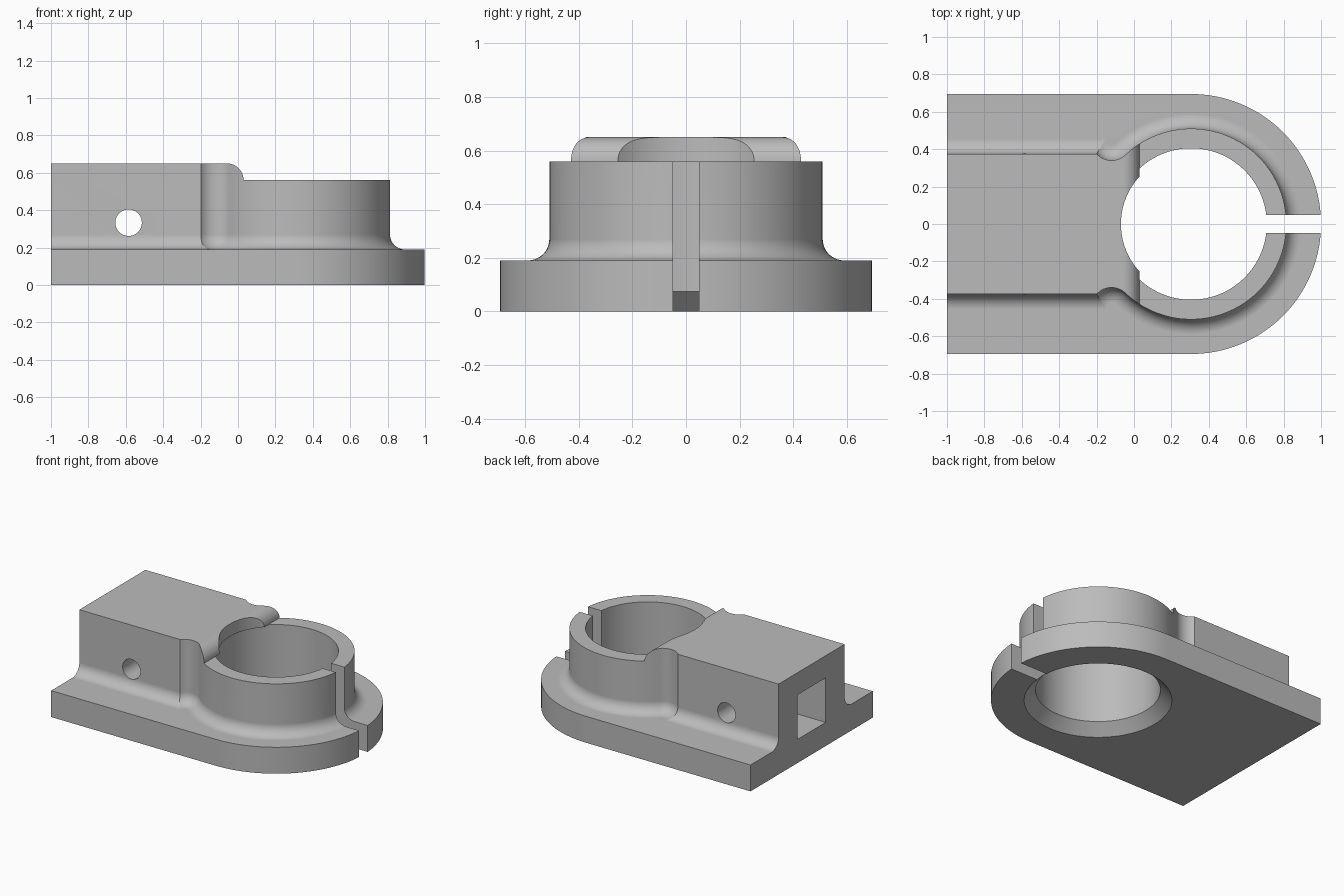
import bpy, bmesh, math
from math import sin, cos, pi, radians

cube = bpy.data.objects.get("Cube")
if cube:
    bpy.data.objects.remove(cube, do_unlink=True)

BORE_X = 0.305      # centre of the collar and the rounded plate end
COLLAR_R = 0.51
BLOCK_Y = 0.375
PLATE_Z = 0.19
FILLET = 0.08
NECK = (-0.12, 0.446, 0.106)   # concave neck arc: x, y, radius

grey = bpy.data.materials.new("plain grey")
grey.use_nodes = True
colour = (0.5, 0.5, 0.5, 1)
grey.diffuse_color = colour
grey.node_tree.nodes["Principled BSDF"].inputs["Base Color"].default_value = colour


def arc(cx, cy, r, a0, a1, n):
    return [(cx + r * cos(a0 + (a1 - a0) * i / n), cy + r * sin(a0 + (a1 - a0) * i / n))
            for i in range(n + 1)]


def loft(name, rings):
    """Closed solid through rings of equal point count."""
    bm = bmesh.new()
    loops = [[bm.verts.new(p) for p in ring] for ring in rings]
    n = len(loops[0])
    for a, b in zip(loops, loops[1:]):
        for i in range(n):
            j = (i + 1) % n
            bm.faces.new((a[i], a[j], b[j], b[i]))
    bm.faces.new(loops[0])
    bm.faces.new(loops[-1])
    bmesh.ops.recalc_face_normals(bm, faces=bm.faces)
    mesh = bpy.data.meshes.new(name)
    bm.to_mesh(mesh)
    bm.free()
    mesh.materials.append(grey)
    ob = bpy.data.objects.new(name, mesh)
    bpy.context.collection.objects.link(ob)
    return ob


def level(points, z):
    return [(x, y, z) for x, y in points]


def box(name, x, y, z):
    base = [(x[0], y[0]), (x[1], y[0]), (x[1], y[1]), (x[0], y[1])]
    return loft(name, [level(base, z[0]), level(base, z[1])])


def lathe(name, profile, n=96):
    return loft(name, [level(arc(BORE_X, 0, r, 0, 2 * pi, n)[:-1], z) for r, z in profile])


def combine(target, tool, operation):
    bpy.context.view_layer.objects.active = target
    mod = target.modifiers.new(tool.name, 'BOOLEAN')
    mod.object, mod.operation, mod.solver = tool, operation, 'EXACT'
    bpy.ops.object.modifier_apply(modifier=mod.name)
    bpy.data.objects.remove(tool, do_unlink=True)


def outline(d):
    """Plan of block, neck and collar, grown outward by d."""
    nx, ny, nr = NECK
    r = nr - d
    dy = BLOCK_Y + d - ny
    start = math.atan2(dy, -math.sqrt(r * r - dy * dy))
    if start > 0:
        start -= 2 * pi
    tangent = math.atan2(-ny, BORE_X - nx)
    half = [(-1.1, BLOCK_Y + d)]
    half += arc(nx, ny, r, start, tangent, 16)
    half += arc(BORE_X, 0, COLLAR_R + d, tangent + pi, 0, 40)[1:]
    return half + [(x, -y) for x, y in reversed(half[:-1])]


# Base plate with a rounded end
plate = [(-1.2, -0.695)] + arc(BORE_X, 0, 0.695, -pi / 2, pi / 2, 64) + [(-1.2, 0.695)]
body = loft("clamp_body", [level(plate, 0), level(plate, PLATE_Z)])

# Block, neck and collar with a fillet at the foot
rings = [level(outline(FILLET), 0.1)]
for i in range(11):
    a = pi / 2 * i / 10
    rings.append(level(outline(FILLET * (1 - sin(a))), PLATE_Z + FILLET * (1 - cos(a))))
rings.append(level(outline(0), 0.75))
combine(body, loft("upper", rings), 'UNION')

# Stepped top with a rounded shoulder
step = [(1.3, 0.56)] + arc(-0.06, 0.56, 0.09, 0, pi / 2, 12) + [(-1.3, 0.65), (-1.3, 0.9), (1.3, 0.9)]
combine(body, loft("top_cut", [[(x, y, z) for x, z in step] for y in (-1, 1)]), 'DIFFERENCE')

# Bore with bottom chamfer and narrower lip under the block
combine(body, lathe("bore_cut", [(0.5, -0.02), (0.405, 0.075), (0.405, 0.56),
                                 (0.375, 0.56), (0.375, 0.9)]), 'DIFFERENCE')

# Clamp slot, square socket, and flush tail end
combine(body, box("slot_cut", (0.5, 1.2), (-0.048, 0.048), (-0.1, 0.9)), 'DIFFERENCE')
combine(body, box("tail_cut", (-1.5, -1), (-1, 1), (-0.1, 0.9)), 'DIFFERENCE')
combine(body, box("socket_cut", (-1.3, -0.2), (-0.16, 0.16), (0.17, 0.49)), 'DIFFERENCE')

# Cross pin hole
pin = arc(-0.585, 0.333, 0.071, 0, 2 * pi, 40)[:-1]
combine(body, loft("pin_cut", [[(x, y, z) for x, z in pin] for y in (-1, 1)]), 'DIFFERENCE')

# Smooth curved faces, keep edges crisp
bpy.ops.object.select_all(action='DESELECT')
body.select_set(True)
bpy.context.view_layer.objects.active = body
bpy.ops.object.shade_smooth_by_angle(angle=radians(30))
normals = body.modifiers.new("weighted_normals", 'WEIGHTED_NORMAL')
normals.keep_sharp = True
